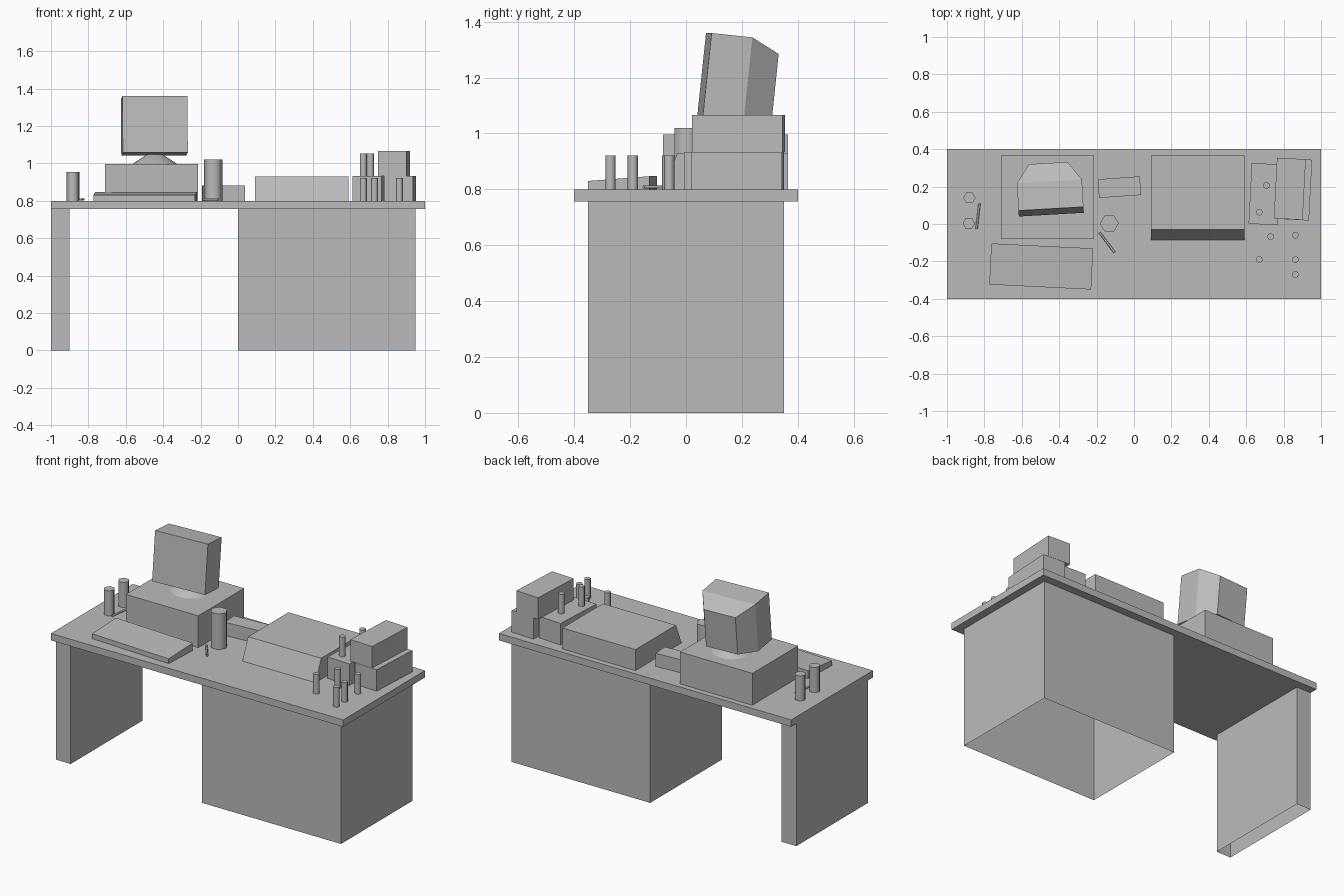
import bpy, bmesh, math
from mathutils import Matrix, Vector

cube = bpy.data.objects.get("Cube")
if cube:
    bpy.data.objects.remove(cube, do_unlink=True)

grey = bpy.data.materials.new("plain grey")
grey.use_nodes = True
GREY = (0.5, 0.5, 0.5, 1)
grey.diffuse_color = GREY
grey.node_tree.nodes["Principled BSDF"].inputs["Base Color"].default_value = GREY

DESK = 0.8       # desk surface height
UNDER = 0.757    # underside of the desk top


def finish(bm, name, matrix=Matrix(), smooth=False):
    """Turn a bmesh into a placed grey object."""
    bmesh.ops.recalc_face_normals(bm, faces=bm.faces)
    mesh = bpy.data.meshes.new(name)
    bm.to_mesh(mesh)
    bm.free()
    mesh.materials.append(grey)
    obj = bpy.data.objects.new(name, mesh)
    obj.matrix_world = matrix
    bpy.context.collection.objects.link(obj)
    if smooth:
        bpy.ops.object.select_all(action='DESELECT')
        obj.select_set(True)
        bpy.context.view_layer.objects.active = obj
        bpy.ops.object.shade_smooth_by_angle(angle=math.radians(65))
    return obj


def place(x, y, z, turn=0.0, tilt=0.0):
    return (Matrix.Translation((x, y, z)) @ Matrix.Rotation(math.radians(turn), 4, 'Z')
            @ Matrix.Rotation(math.radians(tilt), 4, 'X'))


def box(name, x, y, z, w, d, h, turn=0.0, open_base=True, shape=None):
    """Box standing on z; shape may move its vertices before placing."""
    bm = bmesh.new()
    bmesh.ops.create_cube(bm, size=1)
    for v in bm.verts:
        v.co = Vector((v.co.x * w, v.co.y * d, (v.co.z + 0.5) * h))
    if open_base:
        base = [f for f in bm.faces if all(v.co.z < 1e-6 for v in f.verts)]
    for v in bm.verts:
        if shape:
            shape(v.co)
    bmesh.ops.recalc_face_normals(bm, faces=bm.faces)
    if open_base:
        bmesh.ops.delete(bm, geom=base, context='FACES_ONLY')
    return finish(bm, name, place(x, y, z, turn))


def cylinder(name, matrix, r1, r2, h, sides):
    bm = bmesh.new()
    bmesh.ops.create_cone(bm, cap_ends=True, segments=sides, radius1=r1, radius2=r2,
                          depth=h, matrix=Matrix.Translation((0, 0, h / 2)))
    # hexagon corners point along x
    bmesh.ops.rotate(bm, verts=bm.verts, matrix=Matrix.Rotation(math.pi / 2, 3, 'Z'))
    return finish(bm, name, matrix, smooth=True)


# Desk
box("desk_top", 0, 0, UNDER, 2, 0.8, DESK - UNDER, open_base=False)
box("side_panel", -0.95, 0, 0, 0.1, 0.7, UNDER)
box("drawer_pedestal", 0.475, 0, 0, 0.95, 0.7, UNDER)

# Computer case and conical monitor stand
box("computer_case", -0.4625, 0.142, DESK, 0.495, 0.447, 0.197)
cylinder("monitor_stand", place(-0.445, 0.18, 0.997), 0.118, 0.02, 0.066, 24)

# Monitor: rectangular shell with a tapered rear, as three rings in depth
rings = [(0, 0.174, 0, 0.303), (0.147, 0.174, 0, 0.303), (0.251, 0.104, 0.015, 0.254)]
bm = bmesh.new()
loops = [[bm.verts.new((sx * half, y, z)) for sx, z in
          ((-1, low), (1, low), (1, high), (-1, high))] for y, half, low, high in rings]
for a, b in zip(loops, loops[1:]):
    for i in range(4):
        j = (i + 1) % 4
        bm.faces.new((a[i], a[j], b[j], b[i]))
bm.faces.new(loops[0])
bm.faces.new(loops[-1])
finish(bm, "monitor", place(-0.442, 0.05, 1.058, turn=3.3, tilt=-6))


# Keyboard, thinner at the front edge
def keyboard_wedge(co):
    if co.z > 0 and co.y < 0:
        co.z = 0.03


box("keyboard", -0.496, -0.227, DESK, 0.545, 0.22, 0.047, -2.8, shape=keyboard_wedge)


# Printer with a sloping front
def printer_slope(co):
    if co.z > 0 and co.y < 0:
        co.y += 0.055


box("printer", 0.34, 0.14, DESK, 0.5, 0.45, 0.13, shape=printer_slope)

# Small box and stacked boxes
box("small_box", -0.078, 0.197, DESK, 0.225, 0.1, 0.081, 4)
for name, x, y, z in (("left_stack_box", 0.698, 0.16, DESK),
                      ("right_stack_box", 0.867, 0.185, DESK),
                      ("upper_stack_box", 0.833, 0.188, DESK + 0.133)):
    box(name, x, y, z, 0.154, 0.325, 0.133, -3, open_base=z > DESK - 1 and z == DESK)

# Cups
for name, x, y, r, h in (("back_cup", -0.88, 0.14, 0.033, 0.155),
                         ("front_cup", -0.883, 0.003, 0.033, 0.155),
                         ("tall_cup", -0.132, 0.003, 0.05, 0.22)):
    cylinder(name, place(x, y, DESK), r, r, h, 6)

# Small bottles on the desk and on the left stack box
desk_spots = [(0.73, -0.067), (0.863, -0.06), (0.67, -0.19), (0.863, -0.19), (0.863, -0.27)]
box_spots = [(0.708, 0.206), (0.67, 0.063)]
for base, spots in ((DESK, desk_spots), (DESK + 0.133, box_spots)):
    for x, y in spots:
        cylinder("bottle", place(x, y, base), 0.0185, 0.0185, 0.121, 8)

# Pens lying on the desk
for name, x1, y1, x2, y2 in (("left_pen", -0.842, -0.027, -0.826, 0.11),
                             ("right_pen", -0.104, -0.152, -0.185, -0.045)):
    axis = Vector((x2 - x1, y2 - y1, 0))
    lie = axis.to_track_quat('Z', 'Y').to_matrix().to_4x4()
    cylinder(name, Matrix.Translation((x1, y1, DESK + 0.008)) @ lie, 0.006, 0.006, axis.length, 6)
